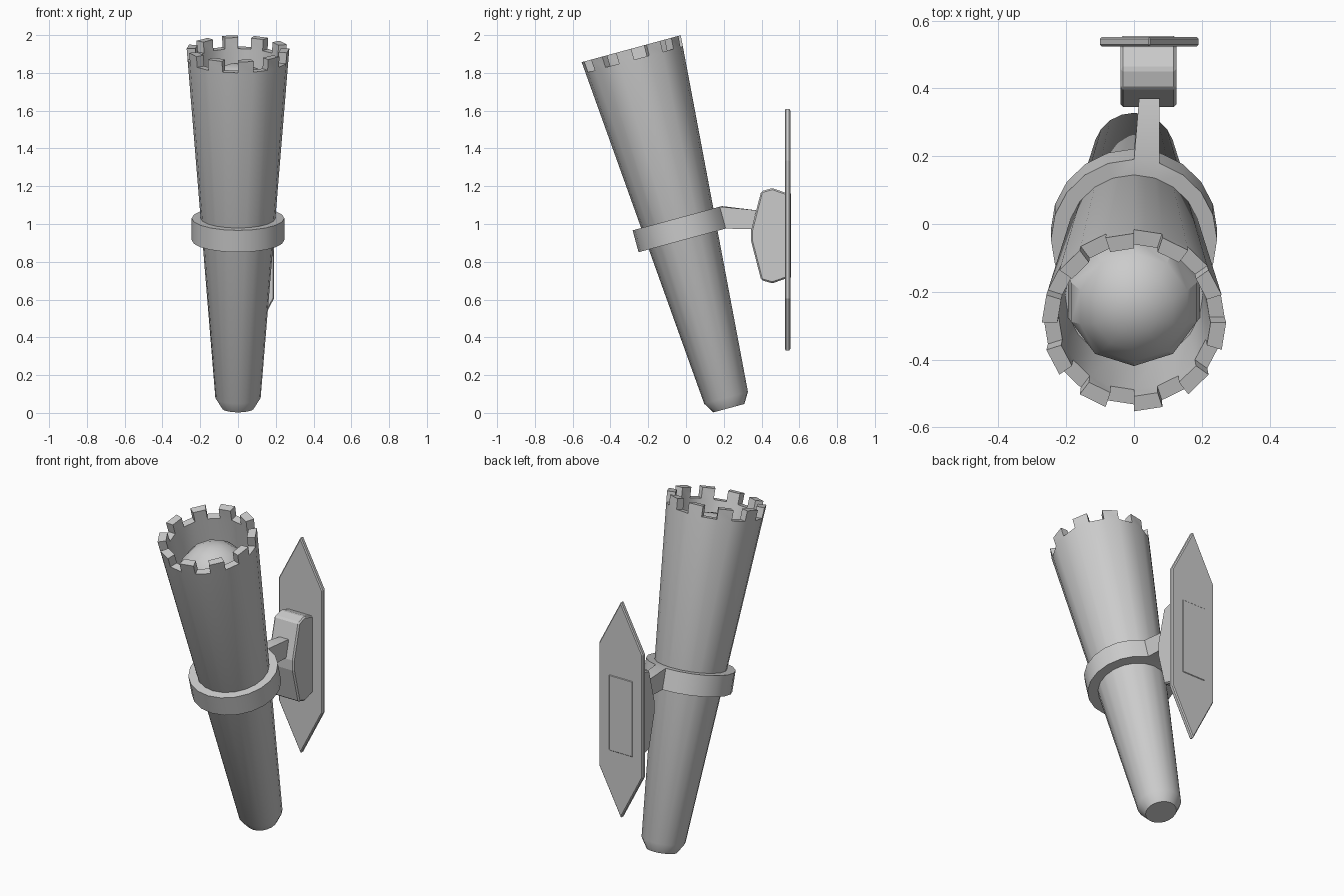
import bpy, bmesh, math
from mathutils import Matrix, Vector

if "Cube" in bpy.data.objects:
    bpy.data.objects.remove(bpy.data.objects["Cube"])

SIDES = 20
# Torch frame: origin at the rim centre, local z along the tilted axis
TILT = Matrix.Translation((0, -0.29, 1.928)) @ Matrix.Rotation(math.radians(15.2), 4, 'X')


def finish(bm, name, smooth=True):
    bmesh.ops.recalc_face_normals(bm, faces=bm.faces[:])
    mesh = bpy.data.meshes.new(name)
    bm.to_mesh(mesh)
    bm.free()
    ob = bpy.data.objects.new(name, mesh)
    bpy.context.collection.objects.link(ob)
    if smooth:
        bpy.ops.object.select_all(action='DESELECT')
        bpy.context.view_layer.objects.active = ob
        ob.select_set(True)
        bpy.ops.object.shade_smooth_by_angle(angle=math.radians(30))
    return ob


def lathe(bm, profile, closed=False):
    """Revolve (radius, height) points; returns a list of face bands."""
    rings = [[bm.verts.new((r * math.cos(2 * math.pi * i / SIDES),
                            r * math.sin(2 * math.pi * i / SIDES), z))
              for i in range(SIDES)] for r, z in profile]
    pairs = list(zip(rings, rings[1:]))
    if closed:
        pairs.append((rings[-1], rings[0]))
    else:
        bm.faces.new(rings[0][::-1])
        bm.faces.new(rings[-1])
    return [[bm.faces.new((a[i], a[(i + 1) % SIDES], b[(i + 1) % SIDES], b[i]))
             for i in range(SIDES)] for a, b in pairs]


def prism(name, outline, axis, lo, hi, bevel):
    """Extrude a 2D outline along x (outline = y,z) or y (outline = x,z)."""
    bm = bmesh.new()
    place = (lambda p, d: (d, p[0], p[1])) if axis == 'X' else (lambda p, d: (p[0], d, p[1]))
    face = bm.faces.new([bm.verts.new(place(p, lo)) for p in outline])
    ext = bmesh.ops.extrude_face_region(bm, geom=[face])
    move = Vector((hi - lo, 0, 0)) if axis == 'X' else Vector((0, hi - lo, 0))
    bmesh.ops.translate(bm, vec=move,
                        verts=[v for v in ext['geom'] if isinstance(v, bmesh.types.BMVert)])
    bmesh.ops.recalc_face_normals(bm, faces=bm.faces[:])
    ob = finish(bm, name, smooth=False)
    mod = ob.modifiers.new("bevel", 'BEVEL')
    mod.width, mod.segments = bevel, 1
    return ob


# Torch body: tapered hollow cup with alternate rim faces raised as battlements
bm = bmesh.new()
bands = lathe(bm, [(0.085, -1.972), (0.12, -1.915), (0.267, -0.06),
                   (0.222, -0.06), (0.203, -0.30)])
raised = bmesh.ops.extrude_discrete_faces(bm, faces=bands[2][1::2])['faces']
for v in {v for f in raised for v in f.verts}:
    v.co = (v.co.x * 1.018, v.co.y * 1.018, 0)
bm.transform(TILT)
finish(bm, "torch_body")

# Ember dome inside the cup
bm = bmesh.new()
bmesh.ops.create_uvsphere(bm, u_segments=10, v_segments=10, radius=0.205)
bm.transform(TILT @ Matrix.Translation((0, 0, -0.29)))
finish(bm, "ember_dome").data.shade_smooth()

# Collar ring, with one rear face pulled out into the support arm
bm = bmesh.new()
outer = lathe(bm, [(0.245, -1.05), (0.245, -0.93), (0.185, -0.93), (0.175, -1.05)], True)[0]
bm.transform(TILT)
arm = bmesh.ops.extrude_discrete_faces(bm, faces=[outer[4]])['faces'][0]
mid = arm.calc_center_median()
for v in arm.verts:
    top = v.co.z > mid.z
    v.co = (0.075 if v.co.x > mid.x else 0.015, 0.37 if top else 0.352, 1.073 if top else 0.972)
finish(bm, "collar_and_arm")

# Bracket block between arm and wall plate; its back shows through the plate
half = [(0.555, 0.23), (0.52, 0.23), (0.457, 0.252), (0.398, 0.235), (0.345, 0.03)]
ZC = 0.938
outline = [(y, ZC + h) for y, h in half] + [(y, ZC - h) for y, h in reversed(half)]
prism("bracket_block", outline, 'X', -0.04, 0.125, 0.008)

# Wall plate: tall hexagon with pointed ends
XC, ZP = 0.045, 0.97
plate = [(XC + sx * 0.145, ZP + sz * 0.365) for sx, sz in ((1, -1), (1, 1))]
plate += [(XC, ZP + 0.645)]
plate += [(XC - 0.145, ZP + 0.365), (XC - 0.145, ZP - 0.365), (XC, ZP - 0.645)]
prism("wall_plate", plate, 'Y', 0.523, 0.552, 0.006)
